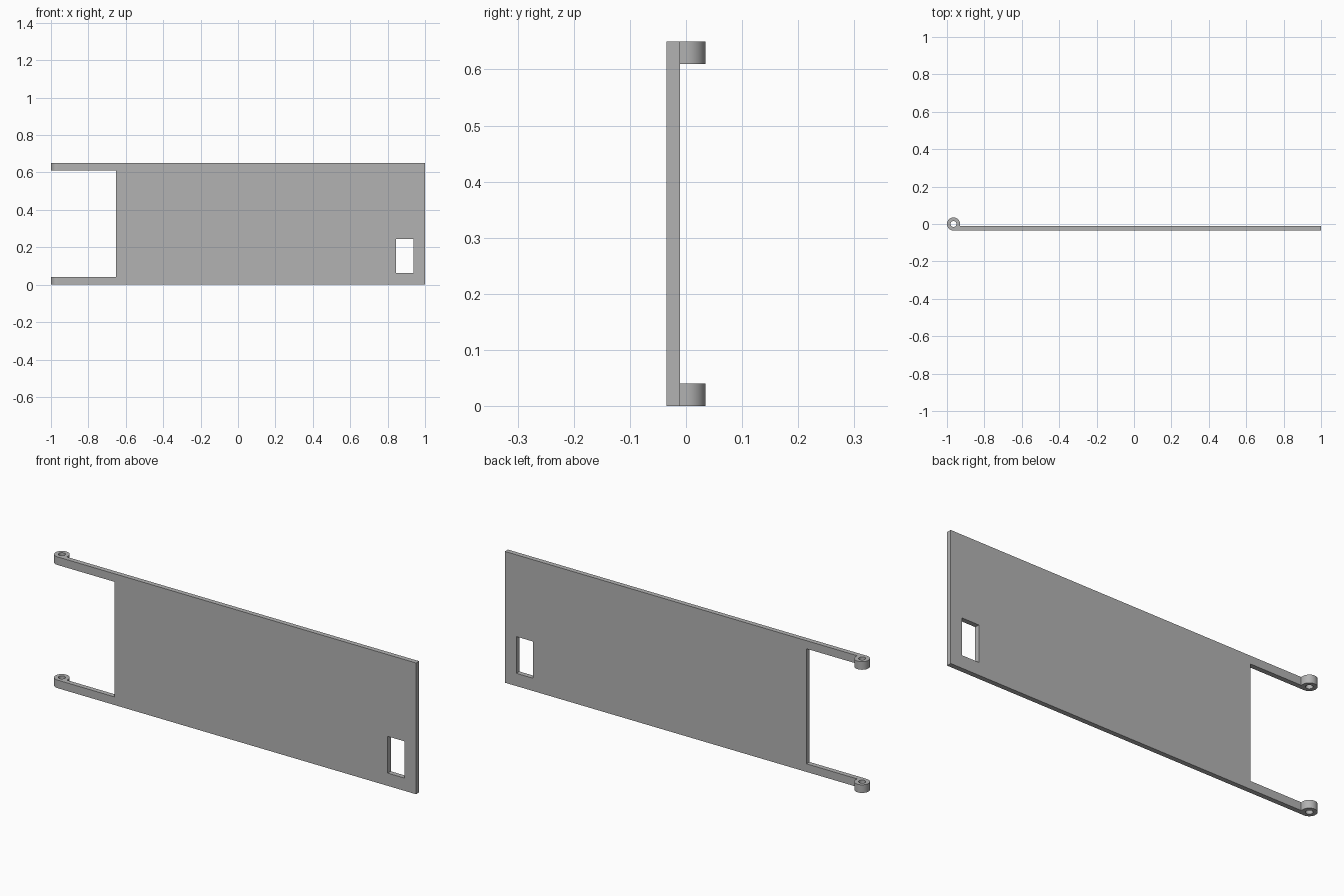
import bpy, bmesh
from math import cos, sin, pi, radians

cube = bpy.data.objects.get("Cube")
if cube:
    bpy.data.objects.remove(cube, do_unlink=True)

grey = bpy.data.materials.new("plain grey")
grey.use_nodes = True
colour = (0.45, 0.45, 0.45, 1)
grey.diffuse_color = colour
grey.node_tree.nodes["Principled BSDF"].inputs["Base Color"].default_value = colour

HEIGHT, ARM = 0.65, 0.04
FRONT, BACK = -0.035, -0.011
R, HOLE = 0.035, 0.016
EYE_X = -1 + R


def finish(bm, name):
    bmesh.ops.recalc_face_normals(bm, faces=bm.faces)
    mesh = bpy.data.meshes.new(name)
    bm.to_mesh(mesh)
    bm.free()
    mesh.materials.append(grey)
    obj = bpy.data.objects.new(name, mesh)
    bpy.context.collection.objects.link(obj)
    return obj


def extrude(bm, offset):
    result = bmesh.ops.extrude_face_region(bm, geom=bm.faces[:], use_keep_orig=True)
    verts = [g for g in result["geom"] if isinstance(g, bmesh.types.BMVert)]
    bmesh.ops.translate(bm, verts=verts, vec=offset)


# Flat panel with two arms and a slot, laid out as cells and thickened
xs = [EYE_X + R, -0.652, 0.845, 0.937, 1]
zs = [0, ARM, 0.063, 0.245, HEIGHT - ARM, HEIGHT]
bm = bmesh.new()
grid = [[bm.verts.new((x, FRONT, z)) for z in zs] for x in xs]
for i in range(len(xs) - 1):
    for j in range(len(zs) - 1):
        notch = i == 0 and 0 < j < len(zs) - 2
        slot = i == 2 and j == 2
        if not notch and not slot:
            bm.faces.new((grid[i][j], grid[i + 1][j], grid[i + 1][j + 1], grid[i][j + 1]))
bmesh.ops.delete(bm, geom=[v for v in bm.verts if not v.link_faces], context="VERTS")
extrude(bm, (0, BACK - FRONT, 0))
bmesh.ops.dissolve_limit(bm, angle_limit=radians(1), verts=bm.verts, edges=bm.edges)
finish(bm, "panel")


# Hinge eyes: round, but squared off where they run into the arm
def hinge_eye(name, z):
    bm = bmesh.new()
    n = 48
    outer, inner = [], []
    for k in range(n):
        a = 2 * pi * k / n
        c, s = cos(a), sin(a)
        r = R / max(c, -s) if k > n * 3 / 4 else R
        outer.append(bm.verts.new((EYE_X + r * c, r * s, z)))
        inner.append(bm.verts.new((EYE_X + HOLE * c, HOLE * s, z)))
    for k in range(n):
        m = (k + 1) % n
        bm.faces.new((outer[k], outer[m], inner[m], inner[k]))
    extrude(bm, (0, 0, ARM))
    obj = finish(bm, name)
    bpy.ops.object.select_all(action="DESELECT")
    obj.select_set(True)
    bpy.context.view_layer.objects.active = obj
    bpy.ops.object.shade_smooth_by_angle(angle=radians(30))


hinge_eye("lower_hinge_eye", 0)
hinge_eye("upper_hinge_eye", HEIGHT - ARM)
